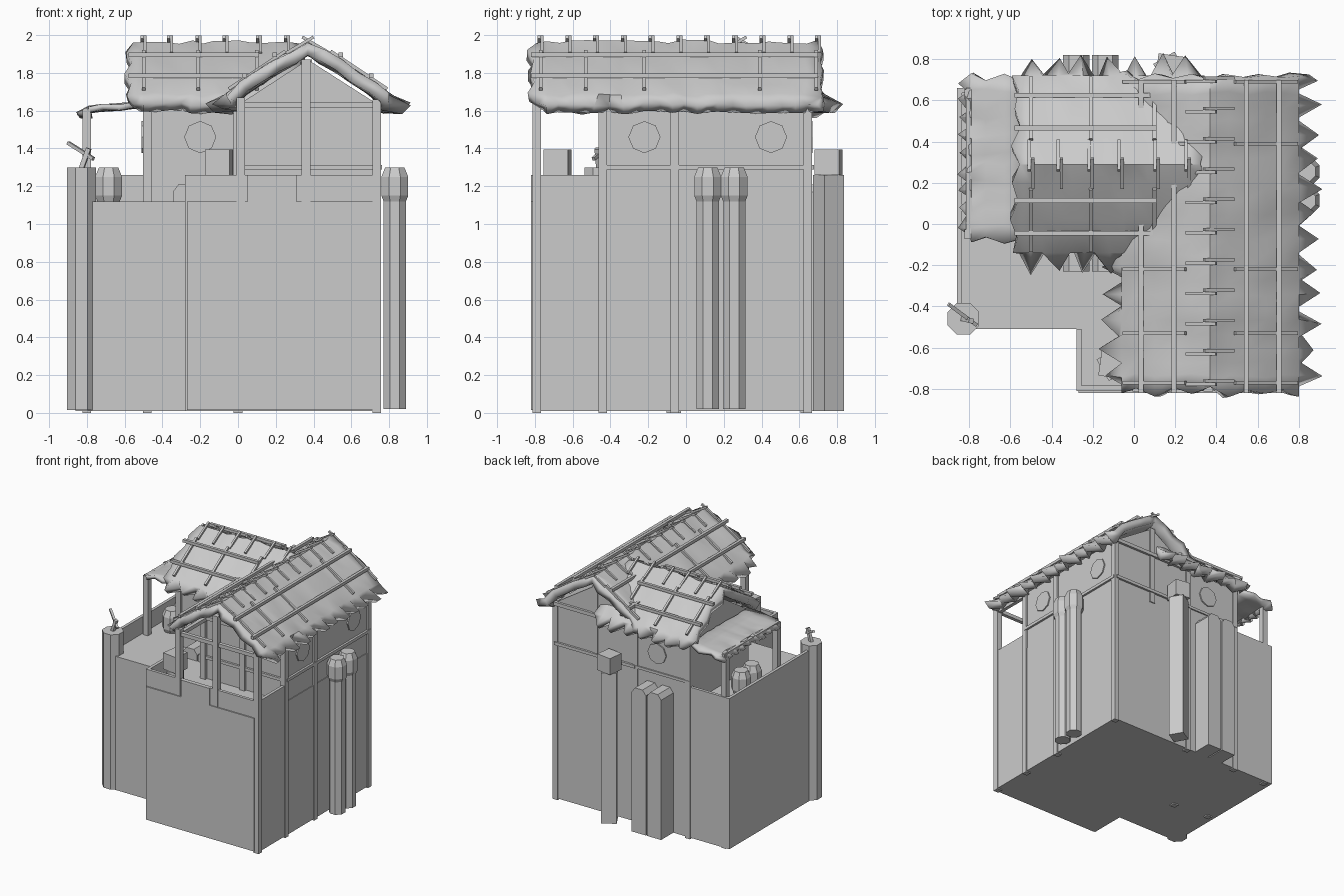
import bpy, bmesh, math, random
from mathutils import Vector, Matrix

if "Cube" in bpy.data.objects:
    bpy.data.objects.remove(bpy.data.objects["Cube"])
random.seed(4)

def obj(name, bm):
    me = bpy.data.meshes.new(name)
    bm.to_mesh(me)
    bm.free()
    o = bpy.data.objects.new(name, me)
    bpy.context.collection.objects.link(o)
    return o

def box(name, x0, x1, y0, y1, z0, z1, rot=0):
    bm = bmesh.new()
    bmesh.ops.create_cube(bm, size=1)
    bm.transform(Matrix.Translation(((x0+x1)/2, (y0+y1)/2, (z0+z1)/2))
                 @ Matrix.Rotation(math.radians(rot), 4, 'Z')
                 @ Matrix.Diagonal((x1-x0, y1-y0, z1-z0, 1)))
    return obj(name, bm)

def beam(name, a, b, w=0.025, h=None):
    a, b = Vector(a), Vector(b)
    bm = bmesh.new()
    bmesh.ops.create_cube(bm, size=1)
    bm.transform(Matrix.Translation((a+b)/2) @ (b-a).to_track_quat('Z', 'Y').to_matrix().to_4x4()
                 @ Matrix.Diagonal((w, h or w, (b-a).length, 1)))
    return obj(name, bm)

def prism(name, pts, depth):
    bm = bmesh.new()
    f = bm.faces.new([bm.verts.new(p) for p in pts])
    r = bmesh.ops.extrude_face_region(bm, geom=[f])
    bmesh.ops.translate(bm, vec=depth, verts=[v for v in r['geom'] if isinstance(v, bmesh.types.BMVert)])
    bmesh.ops.recalc_face_normals(bm, faces=bm.faces)
    return obj(name, bm)

def lathe(name, x, y, prof, n=8):
    bm = bmesh.new()
    rings = [[bm.verts.new((x+r*math.cos((k+.5)*2*math.pi/n), y+r*math.sin((k+.5)*2*math.pi/n), z))
              for k in range(n)] for r, z in prof]
    for a, b in zip(rings, rings[1:]):
        for k in range(n):
            bm.faces.new((a[k], a[(k+1) % n], b[(k+1) % n], b[k]))
    bm.faces.new(rings[0][::-1])
    bm.faces.new(rings[-1])
    return obj(name, bm)

def thatch(name, u0, u1, prof, to_world, jags, thick, step=0.065, wave=0.012):
    # ragged straw sheet; jags = zigzag reach at first and last edge
    bm = bmesh.new()
    nu, nd = round((u1-u0)/step), len(prof)
    rows = []
    for i in range(nu+1):
        u = u0+(u1-u0)*i/nu
        row = []
        for j, (d, z) in enumerate(prof):
            uu, dd = u, d
            if i in (0, nu):
                uu += (-1 if i == 0 else 1)*(0.03*(j % 2)+random.uniform(-.012, .012))
            else:
                uu += random.uniform(-.012, .012)
            if j in (0, nd-1):
                s = -1 if j == 0 else 1
                dd += s*jags[0 if j == 0 else 1]*((i % 2)-.5+random.uniform(-.25, .2))
            row.append(bm.verts.new(to_world(uu, dd, z+random.uniform(-wave, wave))))
        rows.append(row)
    for a, b in zip(rows, rows[1:]):
        for j in range(nd-1):
            bm.faces.new((a[j], a[j+1], b[j+1], b[j]))
    o = obj(name, bm)
    m = o.modifiers.new('thickness', 'SOLIDIFY')
    m.thickness, m.offset = thick, -1
    bpy.ops.object.select_all(action='DESELECT')
    o.select_set(True)
    bpy.context.view_layer.objects.active = o
    bpy.ops.object.shade_smooth_by_angle(angle=math.radians(40))

# base block with L-shaped footprint
F, P = 1.12, 1.26
prism('base_block', [(-.86, -.51, .01), (-.28, -.51, .01), (-.28, -.81, .01), (.75, -.81, .01),
                     (.75, .66, .01), (-.86, .66, .01)], (0, 0, F-.01))
# parapets
for x0, x1, y0, y1 in ((-.86, -.835, -.51, .66), (-.86, 0, .635, .66), (.725, .75, -.81, -.44),
                       (-.28, .75, -.81, -.785), (-.28, -.255, -.81, -.51)):
    box('parapet_wall', x0, x1, y0, y1, F-.02, P)
# stepped front facing
prism('front_facing', [(-.27, -.81, .015), (.72, -.81, .015), (.72, -.81, F), (.31, -.81, F), (.31, -.81, P),
                       (.05, -.81, P), (.05, -.81, F), (-.27, -.81, F)], (0, -.01, 0))

# upper house: main gable and side wing
prism('main_house', [(0, -.44, 1.1), (.745, -.44, 1.1), (.745, -.44, 1.63), (.37, -.44, 1.87), (0, -.44, 1.63)],
      (0, 1.1, 0))
prism('side_wing', [(-.5, -.08, 1.1), (-.5, .66, 1.1), (-.5, .66, 1.63), (-.5, .29, 1.87), (-.5, -.08, 1.63)],
      (.8, 0, 0))

# posts
for x, y, z0, z1 in ((.015, -.79, 1.1, 1.67), (.36, -.79, 1.1, 1.87), (.735, -.79, 0, 1.66), (.735, -.44, 0, 1.63),
                     (.735, -.06, 0, 1.66), (.735, .645, 0, 1.63), (.37, .645, 1.2, 1.87), (0, .645, 0, 1.63),
                     (-.48, .645, 0, 1.63), (-.48, -.08, 0, 1.63), (0, -.44, 1.1, 1.63), (.36, -.44, 1.1, 1.85),
                     (-.8, -.05, 0, 1.61), (-.8, .63, 0, 1.61)):
    box('post', x-.023, x+.023, y-.023, y+.023, z0, z1)

# rails
for y in (-.445, .665):
    beam('gable_rail', (0, y, 1.30), (.74, y, 1.30), .025)
    beam('gable_tie', (0, y, 1.63), (.74, y, 1.63), .03)
beam('porch_tie', (-.01, -.79, 1.63), (.75, -.79, 1.63), .03)
beam('side_rail', (.75, -.44, 1.30), (.75, .66, 1.30), .025)
for x in (.015, .735):
    beam('porch_plate', (x, -.8, 1.62), (x, -.42, 1.62), .03)
beam('wing_rail', (-.5, .66, 1.30), (0, .66, 1.30), .022)
beam('lean_to_plate', (-.8, -.07, 1.60), (-.8, .66, 1.60), .03)

# eight-sided window discs
def window(c, axis):
    bm = bmesh.new()
    bmesh.ops.create_cone(bm, cap_ends=True, segments=8, radius1=.085, radius2=.085, depth=.02)
    bm.transform(Matrix.Translation(c) @ Matrix.Rotation(math.pi/2, 4, axis))
    obj('window', bm)
for y in (-.22, .45):
    window((.745, y, 1.46), 'Y')
for y in (.66, -.08):
    window((-.2, y, 1.46), 'X')
window((-.5, .29, 1.46), 'Y')

# paired capped pipes
for x in (.83, -.685):
    for y in (.115, .255):
        lathe('capped_pipe', x, y, [(.064, .02), (.064, 1.12), (.077, 1.15), (.077, 1.25), (.055, 1.30)])
# paired flues with chamfered tops
for y0, y1 in ((.64, .82), (-.23, -.06)):
    for x in (-.28, -.14):
        prism('flue', [(x-.065, y0, .01), (x+.065, y0, .01), (x+.065, y0, 1.17), (x+.035, y0, 1.21),
                       (x-.035, y0, 1.21), (x-.065, y0, 1.17)], (0, y1-y0, 0))
# box-topped chimneys
for x, y in ((.175, .755), (-.1, -.68)):
    box('chimney', x-.06, x+.06, y-.06, y+.06, .01, P, 30)
    box('chimney_box', x-.065, x+.065, y-.065, y+.065, P, 1.395, -8)

# corner pillar with crossed sticks
lathe('corner_pillar', -.828, -.46, [(.083, .015), (.083, 1.30)])
beam('pillar_stick', (-.9, -.39, 1.43), (-.765, -.49, 1.345), .018)
beam('pillar_stick', (-.83, -.46, 1.29), (-.79, -.47, 1.40), .025)

# thatched roofs
half = [(0, 1.965), (.09, 1.915), (.18, 1.865), (.27, 1.805), (.36, 1.745), (.43, 1.685), (.475, 1.635)]
prof = [(-d, z) for d, z in half[:0:-1]] + half
main = lambda u, d, z: (.37+d, u, z)
wing = lambda u, d, z: (u, .29-d, z)
thatch('main_thatch', -.8, .70, prof, main, (.1, .1), .065)
thatch('wing_thatch', -.56, .32, prof, wing, (.1, .1), .065)
lean = [(-.83, 1.585), (-.79, 1.62), (-.72, 1.63), (-.63, 1.635), (-.52, 1.645)]
thatch('lean_to_thatch', -.06, .69, lean, lambda u, d, z: (d, u, z), (.05, 0), .03, .045, .008)

# roof poles, rafters and crossed ridge pegs
def roof_sticks(to_world, u0, u1, rafters, pegs):
    for s in (-1, 1):
        for d, z in ((.175, 1.895), (.335, 1.785)):
            beam('roof_pole', to_world(u0, s*d, z), to_world(u1, s*d, z), .024)
        for u in rafters:
            beam('rafter', to_world(u, s*.12, 1.915), to_world(u, s*.42, 1.715), .018)
        for k in pegs:
            u = k+s*.008
            beam('ridge_peg', to_world(u, -s*.03, 1.99), to_world(u, s*.115, 1.905), .016)
roof_sticks(main, -.82, .70, (-.77, -.53, -.22, .39, .69), [-.77+.147*i for i in range(11)])
roof_sticks(wing, -.58, .11, (-.5, -.21, .1), [-.5, -.36, -.21, -.065, .11, .26])
